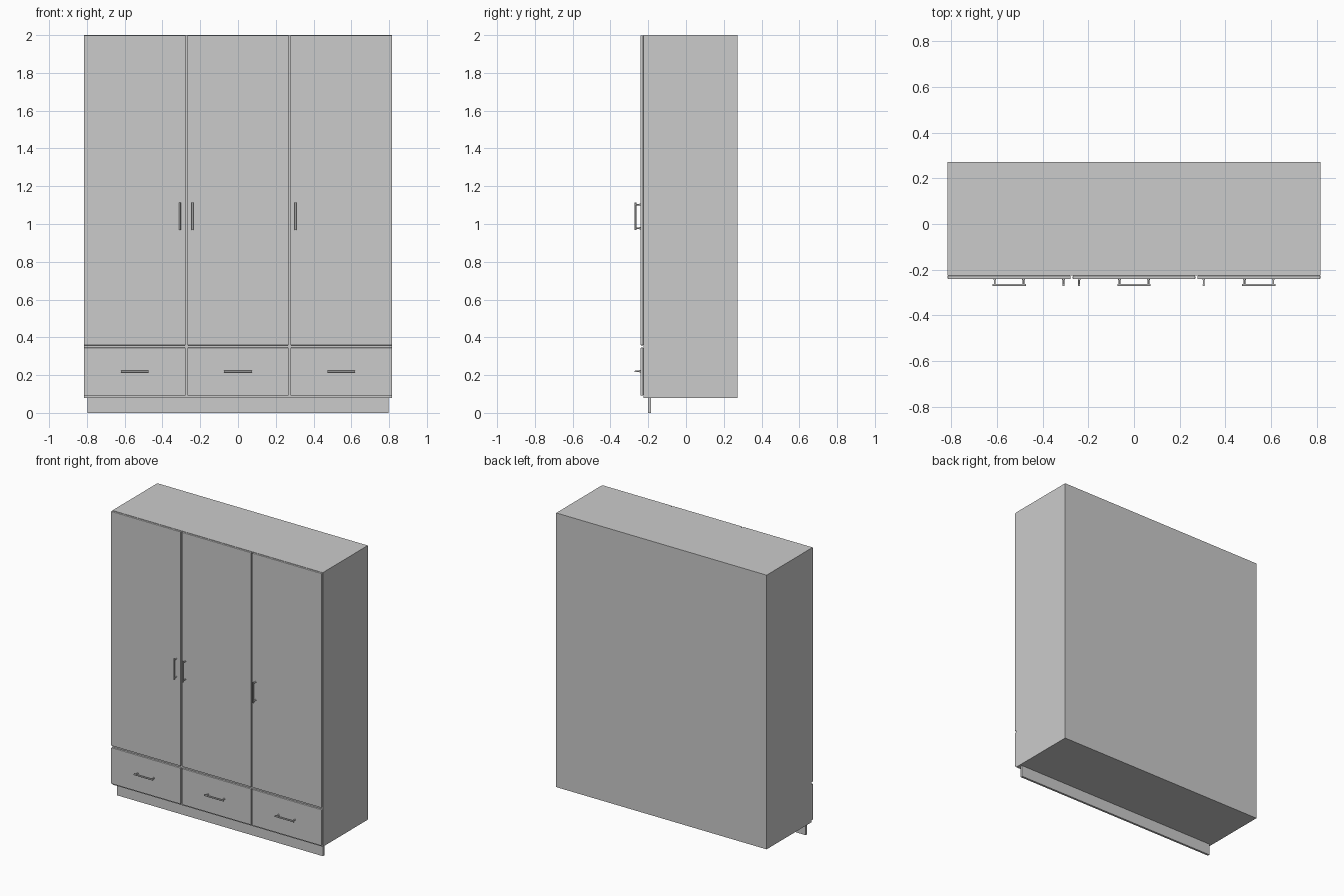
import bpy, bmesh
from mathutils import Vector, Matrix

if "Cube" in bpy.data.objects:
    bpy.data.objects.remove(bpy.data.objects["Cube"])

def link(name, bm):
    me = bpy.data.meshes.new(name)
    bm.to_mesh(me)
    bm.free()
    ob = bpy.data.objects.new(name, me)
    bpy.context.collection.objects.link(ob)
    return ob

def box(name, lo, hi, bevel=0):
    lo, hi = Vector(lo), Vector(hi)
    bm = bmesh.new()
    m = Matrix.Translation((lo + hi) / 2) @ Matrix.Diagonal((*(hi - lo), 1))
    bmesh.ops.create_cube(bm, size=1, matrix=m)
    ob = link(name, bm)
    if bevel:
        b = ob.modifiers.new("edge", 'BEVEL')
        b.width, b.segments = bevel, 2
    return ob

def rod(bm, a, b, r):
    a, b = Vector(a), Vector(b)
    d = b - a
    m = Matrix.Translation((a + b) / 2) @ d.to_track_quat('Z', 'Y').to_matrix().to_4x4()
    bmesh.ops.create_cone(bm, cap_ends=True, segments=16, radius1=r, radius2=r,
                          depth=d.length, matrix=m)

def handle(name, x, z, axis):
    # round bar on two posts with small feet
    bm = bmesh.new()
    c, n = Vector((x, 0, z)), Vector(axis)
    bar_y, front = Vector((0, -0.267, 0)), Vector((0, FRONT, 0))
    rod(bm, c + bar_y - n * 0.073, c + bar_y + n * 0.073, 0.005)
    for s in (-1, 1):
        p = c + n * s * 0.063
        rod(bm, p + bar_y, p + front, 0.004)
        rod(bm, p + front + Vector((0, -0.004, 0)), p + front, 0.006)
    ob = link(name, bm)
    for o in bpy.context.selected_objects:
        o.select_set(False)
    ob.select_set(True)
    bpy.context.view_layer.objects.active = ob
    bpy.ops.object.shade_smooth_by_angle()

FRONT, CARCASS = -0.241, -0.226
# carcass and plinth
box("carcass", (-0.815, CARCASS, 0.08), (0.815, 0.272, 2.0))
box("plinth", (-0.798, -0.2, 0), (0.798, -0.185, 0.08))

# three columns: a door above a drawer
columns = [(-0.815, -0.277, -0.308), (-0.268, 0.268, -0.24), (0.277, 0.815, 0.305)]
for i, (x0, x1, hx) in enumerate(columns, 1):
    box(f"door_{i}", (x0, FRONT, 0.358), (x1, CARCASS, 1.999), 0.003)
    box(f"drawer_front_{i}", (x0, FRONT, 0.092), (x1, CARCASS, 0.345), 0.003)
    handle(f"door_handle_{i}", hx, 1.04, (0, 0, 1))
    handle(f"drawer_handle_{i}", (x0 + x1) / 2, 0.22, (1, 0, 0))
